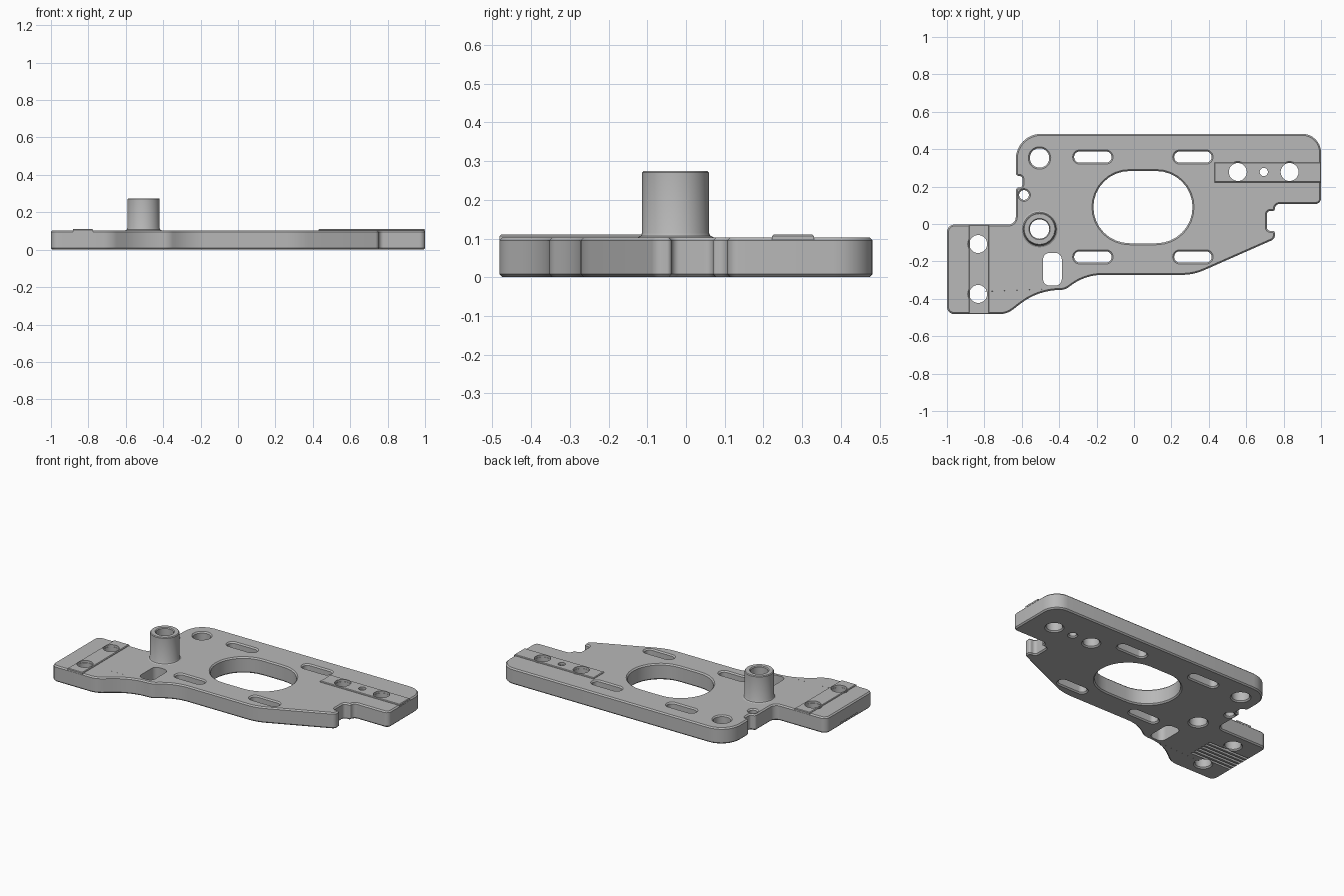
import bpy
import bmesh
import math
from mathutils import Vector, Matrix

if "Cube" in bpy.data.objects:
    bpy.data.objects.remove(bpy.data.objects["Cube"])

TOP = 0.103      # plate surface
STRIP = 0.11     # raised pad surface
CHAMFER = 0.008

grey = bpy.data.materials.new("machined_grey")
grey.use_nodes = True
grey.diffuse_color = (0.48, 0.48, 0.48, 1)
grey.node_tree.nodes["Principled BSDF"].inputs["Base Color"].default_value = (0.48, 0.48, 0.48, 1)


def rounded(corners, steps=8):
    """Closed loop through (x, y, radius) corners, each one filleted."""
    pts = []
    for i, (x, y, r) in enumerate(corners):
        p = Vector((x, y))
        u = (Vector(corners[i - 1][:2]) - p).normalized()
        v = (Vector(corners[(i + 1) % len(corners)][:2]) - p).normalized()
        if r == 0:
            arc = [p]
        else:
            half = u.angle(v) / 2
            t = r / math.tan(half)
            centre = p + (u + v).normalized() * r / math.sin(half)
            a = (p + u * t - centre).normalized()
            b = (p + v * t - centre).normalized()
            arc = [centre + a.slerp(b, k / steps) * r for k in range(steps + 1)]
        for q in arc:
            if not pts or (q - pts[-1]).length > 1e-4:
                pts.append(q)
    if (pts[0] - pts[-1]).length < 1e-4:
        pts.pop()
    return pts


def box_loop(cx, cy, w, h, r=0.0):
    x, y = w / 2, h / 2
    return rounded([(cx - x, cy - y, r), (cx + x, cy - y, r),
                    (cx + x, cy + y, r), (cx - x, cy + y, r)])


def hole(cx, cy, w, h, r):
    return box_loop(cx, cy, w, h, r)[::-1]


def round_hole(cx, cy, r):
    return hole(cx, cy, 2 * r, 2 * r, r)


def inset(pts, d):
    """Move a loop towards the material on its left."""
    out = []
    for i, p in enumerate(pts):
        e1 = (p - pts[i - 1]).normalized()
        e2 = (pts[(i + 1) % len(pts)] - p).normalized()
        n1, n2 = Vector((-e1.y, e1.x)), Vector((-e2.y, e2.x))
        out.append(p + (n1 + n2) * d / (1 + n1.dot(n2)))
    return out


def finish(name, bm):
    bmesh.ops.recalc_face_normals(bm, faces=bm.faces)
    mesh = bpy.data.meshes.new(name)
    bm.to_mesh(mesh)
    bm.free()
    mesh.materials.append(grey)
    obj = bpy.data.objects.new(name, mesh)
    bpy.context.scene.collection.objects.link(obj)
    return obj


def smooth(obj):
    bpy.ops.object.select_all(action='DESELECT')
    obj.select_set(True)
    bpy.context.view_layer.objects.active = obj
    bpy.ops.object.shade_smooth_by_angle(angle=math.radians(30))


def slab(name, loops, rings):
    """Solid from (loop, chamfer factor) pairs and (inset, z) rings."""
    bm = bmesh.new()
    caps = [[], []]
    for pts, factor in loops:
        stack = [[bm.verts.new((q.x, q.y, z)) for q in inset(pts, d * factor)]
                 for d, z in rings]
        n = len(pts)
        for low, high in zip(stack, stack[1:]):
            for i in range(n):
                j = (i + 1) % n
                bm.faces.new((low[i], low[j], high[j], high[i]))
        for cap, ring in zip(caps, (stack[0], stack[-1])):
            cap += [bm.edges.get((ring[i - 1], ring[i])) for i in range(n)]
    for cap in caps:
        bmesh.ops.triangle_fill(bm, use_beauty=True, edges=cap, normal=(0, 0, 1))
    return finish(name, bm)


# Plate outline, counter-clockwise from the front corner of the tab
outline = rounded([
    (-1, -.482, .04), (-.68, -.482, .12), (-.51, -.353, .34), (-.37, -.353, .08),
    (-.26, -.272, .28), (.318, -.272, .3), (.753, -.08, .03), (.753, -.037, .012),
    (.71, -.037, .02), (.71, .07, .02), (.753, .07, .01), (.753, .107, .025),
    (1, .107, .03), (1, .482, .1), (-.632, .482, .135), (-.632, .257, .016),
    (-.597, .257, .016), (-.597, .195, .016), (-.632, .195, .016),
    (-.632, -.003, .04), (-1, -.003, .04)])

# Holes
side_holes = [round_hole(.555, .278, .048), round_hole(.694, .278, .022),
              round_hole(.832, .278, .048)]
tab_holes = [round_hole(-.833, y, .048) for y in (-.107, -.374)]
slots = [hole(x, y, .2, .06, .03) for x in (-.22, .315) for y in (.358, -.176)]
chamfered = slots + side_holes + tab_holes + [
    hole(.048, .09, .53, .386, .193),
    round_hole(-.505, .353, .052),
    round_hole(-.588, .155, .026),
    round_hole(-.505, -.027, .052)]
window = hole(-.436, -.242, .1, .175, .035)

plate = slab("plate",
             [(outline, 1)] + [(h, 1) for h in chamfered] + [(window, 0)],
             [(CHAMFER, 0), (0, CHAMFER), (0, TOP - CHAMFER), (CHAMFER, TOP)])

# Grooves under the tab
bm = bmesh.new()
for k in range(6):
    place = Matrix.Translation((-.875, -.165 - .03 * k, -.015)) @ Matrix.Diagonal((.35, .016, .07, 1))
    bmesh.ops.create_cube(bm, size=1, matrix=place)
cutter = finish("groove_cutter", bm)
cutter.hide_render = True
cut = plate.modifiers.new("grooves", 'BOOLEAN')
cut.operation = 'DIFFERENCE'
cut.solver = 'EXACT'
cut.object = cutter
bpy.context.view_layer.update()
baked = bpy.data.meshes.new_from_object(plate.evaluated_get(bpy.context.evaluated_depsgraph_get()))
plate.modifiers.clear()
plate.data = baked
bpy.data.objects.remove(cutter)
smooth(plate)

# Raised pads around the screw holes
pad_rings = [(0, TOP - .007), (0, STRIP - .004), (.004, STRIP)]
pads = [("side_pad", box_loop(.715, .276, .57, .108), side_holes),
        ("tab_pad", box_loop(-.829, -.2425, .108, .479), tab_holes)]
for name, loop, holes in pads:
    smooth(slab(name, [(loop, 1)] + [(h, 0) for h in holes], pad_rings))

# Tubular post, lathed
profile = [(.052, TOP - .007), (.1, TOP - .007), (.098, TOP), (.09, .107), (.086, .115),
           (.086, .27), (.082, .275), (.057, .275), (.052, .27)]
bm = bmesh.new()
verts = [bm.verts.new((r, 0, z)) for r, z in profile]
edges = [bm.edges.new((verts[i - 1], verts[i])) for i in range(len(verts))]
bmesh.ops.spin(bm, geom=verts + edges, cent=(0, 0, 0), axis=(0, 0, 1),
               angle=2 * math.pi, steps=32, use_merge=True)
bmesh.ops.remove_doubles(bm, verts=bm.verts, dist=1e-5)
bmesh.ops.translate(bm, verts=bm.verts, vec=(-.505, -.027, 0))
smooth(finish("post", bm))
